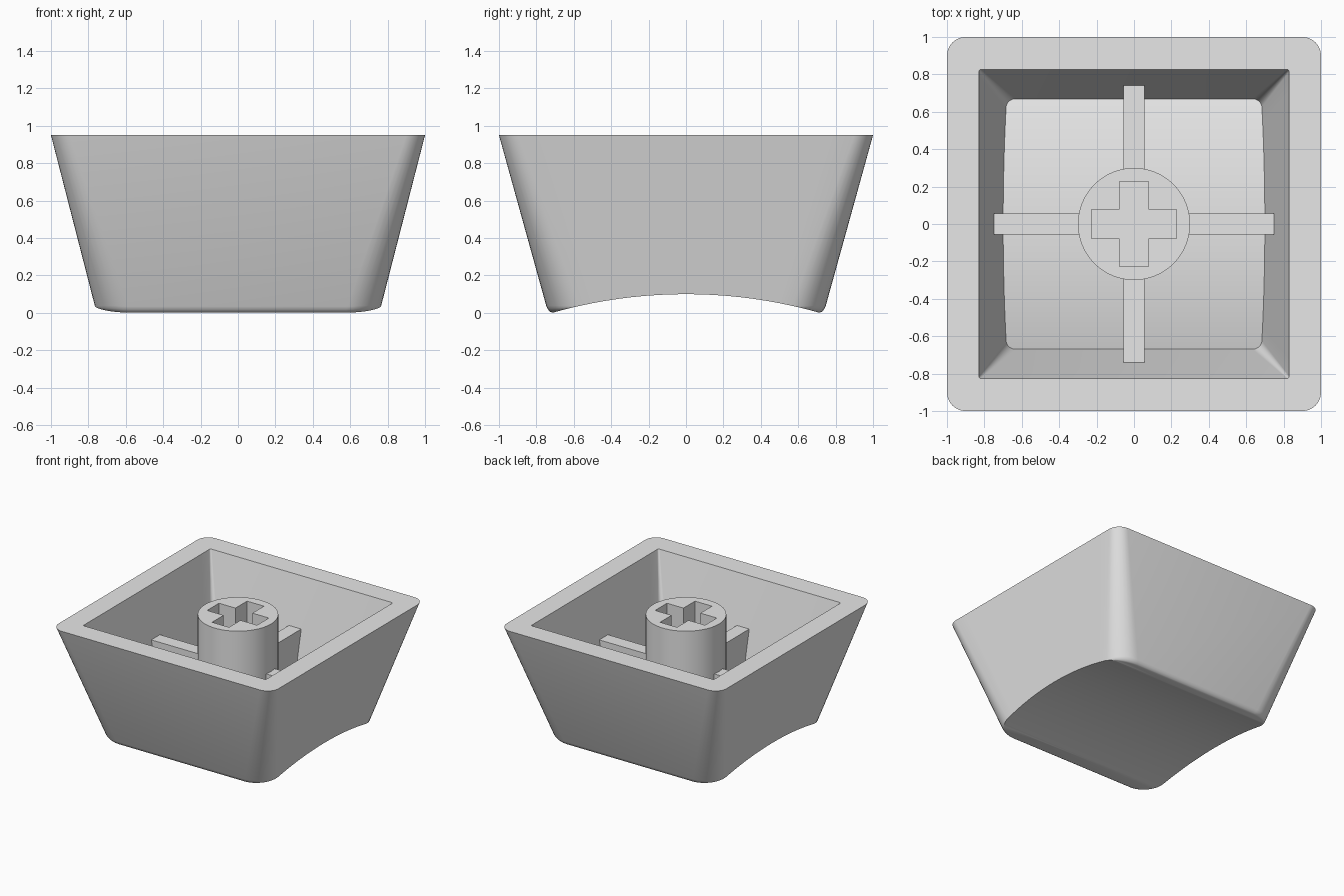
import bpy, bmesh, math

if "Cube" in bpy.data.objects:
    bpy.data.objects.remove(bpy.data.objects["Cube"])

TOP = 0.95            # height of the open rim
ARC_R = 2.606         # radius of the dished face
grey = bpy.data.materials.new("light_grey")
grey.diffuse_color = (0.8, 0.8, 0.8, 1)
grey.use_nodes = True
grey.node_tree.nodes["Principled BSDF"].inputs["Base Color"].default_value = grey.diffuse_color


def finish(obj, angle=42):
    """Assign the colour and smooth the soft edges."""
    obj.data.materials.clear()
    obj.data.materials.append(grey)
    bpy.ops.object.select_all(action='DESELECT')
    obj.select_set(True)
    bpy.context.view_layer.objects.active = obj
    bpy.ops.object.shade_smooth_by_angle(angle=math.radians(angle))


def dish(y, crown):
    """Height of the cylindrical dish, highest along y = 0."""
    return crown - ARC_R + math.sqrt(ARC_R ** 2 - y * y)


def half_outline(hx, hy, r, corner=8, side=16):
    """Right half of a rounded rectangle, front to back."""
    pts = []
    for i in range(corner + 1):
        a = math.radians(-90 + 90 * i / corner)
        pts.append((hx - r + r * math.cos(a), -hy + r + r * math.sin(a)))
    for i in range(1, side):
        pts.append((hx, (hy - r) * (2 * i / side - 1)))
    return pts + [(x, -y) for x, y in reversed(pts[:corner + 1])]


def outer(z):
    d = TOP - z
    return half_outline(1 - 0.257 * d, 1 - 0.277 * d, 0.1 + 0.085 * d)


def inner(z):
    d = TOP - z
    return half_outline(0.83 - 0.207 * d, 0.826 - 0.218 * d, 0.012 + 0.05 * d)


def dished_ring(wall, crown, lift=0.0, inset=0.0):
    """Where a tapered wall meets the dish, eased along front and back."""
    ring = []
    for i in range(len(wall(TOP))):
        z = crown
        for _ in range(12):
            z = dish(wall(z)[i][1], crown)
        w = min(1, max(0, (abs(wall(z)[i][1]) - 0.58) / 0.14))
        x, y = wall(z + lift * w)[i]
        y -= math.copysign(inset * w, y)
        z = dish(y, crown) if inset and not lift else z + lift * w
        ring.append((x, y, z))
    return ring


# Shell: outer wall with eased dish edge, rim, cavity wall and floor
halves = [
    dished_ring(outer, 0.1, inset=0.022),
    dished_ring(outer, 0.1, lift=0.012, inset=0.012),
    dished_ring(outer, 0.1, lift=0.024, inset=0.004),
    dished_ring(outer, 0.1, lift=0.04),
    [(x, y, TOP) for x, y in outer(TOP)],
    [(x, y, TOP) for x, y in inner(TOP)],
    dished_ring(inner, 0.32),
]
bm = bmesh.new()
rings = []
for h in halves:
    right = [bm.verts.new(p) for p in h]
    left = [bm.verts.new((-x, y, z)) for x, y, z in h]
    rings.append((right, left))
for (r0, l0), (r1, l1) in zip(rings, rings[1:]):
    a, b = r0 + l0[::-1], r1 + l1[::-1]
    for i in range(len(a)):
        j = (i + 1) % len(a)
        bm.faces.new((a[i], a[j], b[j], b[i]))
for right, left in (rings[0], rings[-1]):
    for i in range(len(right) - 1):
        bm.faces.new((right[i], right[i + 1], left[i + 1], left[i]))
bmesh.ops.recalc_face_normals(bm, faces=bm.faces)
mesh = bpy.data.meshes.new("shell")
bm.to_mesh(mesh)
bm.free()
shell = bpy.data.objects.new("shell", mesh)
bpy.context.collection.objects.link(shell)
finish(shell)

# Stem: round post with a cross-shaped socket
BASE = 0.27
curve = bpy.data.curves.new("stem", 'CURVE')
curve.dimensions = '2D'
curve.fill_mode = 'BOTH'
curve.extrude = (TOP - BASE) / 2
circle = [(0.3 * math.cos(math.tau * i / 64), 0.3 * math.sin(math.tau * i / 64))
          for i in range(64)]
L, W = 0.227, 0.077
quarter = [(L, -W), (L, W), (W, W)]
cross = []
for k in range(4):
    c, s = round(math.cos(k * math.pi / 2)), round(math.sin(k * math.pi / 2))
    cross += [(x * c - y * s, x * s + y * c) for x, y in quarter]
for outline in (circle, cross):
    sp = curve.splines.new('POLY')
    sp.points.add(len(outline) - 1)
    for p, (x, y) in zip(sp.points, outline):
        p.co = (x, y, 0, 1)
    sp.use_cyclic_u = True
stem = bpy.data.objects.new("stem", curve)
stem.location.z = (TOP + BASE) / 2
bpy.context.collection.objects.link(stem)
bpy.ops.object.select_all(action='DESELECT')
stem.select_set(True)
bpy.context.view_layer.objects.active = stem
bpy.ops.object.convert(target='MESH')
finish(bpy.context.object, 30)

# Socket floor inside the stem
bpy.ops.mesh.primitive_cylinder_add(vertices=32, radius=0.27, depth=0.17,
                                    location=(0, 0, 0.365))
bpy.context.object.name = "socket_floor"
finish(bpy.context.object, 30)

# Four ribs from the stem to the cavity walls
for k, side in enumerate(("right", "back", "left", "front")):
    a = k * math.pi / 2
    reach = 0.75 if k % 2 == 0 else 0.743
    mid = (reach + 0.28) / 2
    bpy.ops.mesh.primitive_cube_add(
        size=1, location=(mid * math.cos(a), mid * math.sin(a), 0.38),
        rotation=(0, 0, a))
    rib = bpy.context.object
    rib.name = side + "_rib"
    rib.scale = (reach - 0.28, 0.112, 0.36)
    finish(rib, 30)
